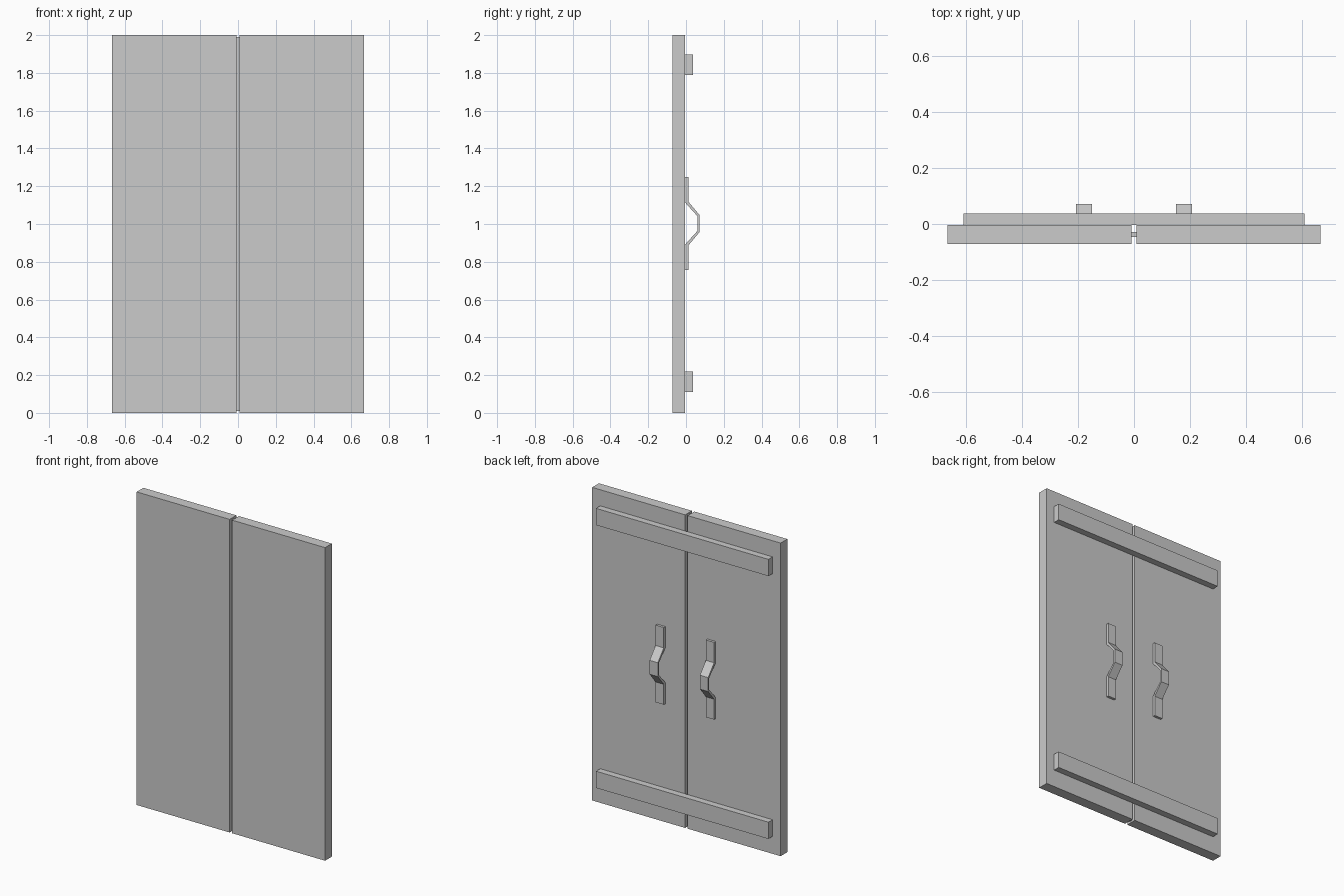
import bpy

cube = bpy.data.objects.get("Cube")
if cube:
    bpy.data.objects.remove(cube, do_unlink=True)

grey = bpy.data.materials.new("plain grey")
grey.use_nodes = True
GREY = (0.6, 0.6, 0.6, 1)
grey.diffuse_color = GREY
grey.node_tree.nodes["Principled BSDF"].inputs["Base Color"].default_value = GREY

FRONT, BACK = -0.072, -0.004    # door leaf faces


def extrude_x(name, profile, x0, x1):
    """Solid made by extruding a closed (y, z) profile from x0 to x1."""
    n = len(profile)
    verts = [(x, y, z) for x in (x0, x1) for y, z in profile]
    faces = [tuple(range(n))[::-1], tuple(range(n, 2 * n))]
    faces += [(i, (i + 1) % n, (i + 1) % n + n, i + n) for i in range(n)]
    mesh = bpy.data.meshes.new(name)
    mesh.from_pydata(verts, [], faces)
    mesh.materials.append(grey)
    obj = bpy.data.objects.new(name, mesh)
    bpy.context.collection.objects.link(obj)
    return obj


def box(name, x0, x1, y0, y1, z0, z1):
    return extrude_x(name, [(y0, z0), (y1, z0), (y1, z1), (y0, z1)], x0, x1)


# Handle side profile: bent flat strap, outer edge then inner edge
outer = [(0.012, 0.756), (0.012, 0.886), (0.072, 0.958), (0.072, 1.047),
         (0.012, 1.119), (0.012, 1.249)]
inner = [(BACK, 1.249), (BACK, 1.113), (0.061, 1.041), (0.061, 0.964),
         (BACK, 0.892), (BACK, 0.756)]

# Door leaves and their handles
for side, s in (("left", 1), ("right", -1)):
    box(side + "_door_leaf", *sorted((s * 0.009, s * 0.666)), FRONT, BACK, 0, 2)
    mid = s * 0.178
    extrude_x(side + "_handle", outer + inner, mid - 0.029, mid + 0.029)

# Cross bars on the back
for name, z in (("lower_bar", 0.111), ("upper_bar", 1.79)):
    box(name, -0.609, 0.609, BACK, 0.038, z, z + 0.107)

# Thin strip closing the gap between the leaves
box("gap_strip", -0.009, 0.009, -0.047, -0.029, 0.01, 1.99)
